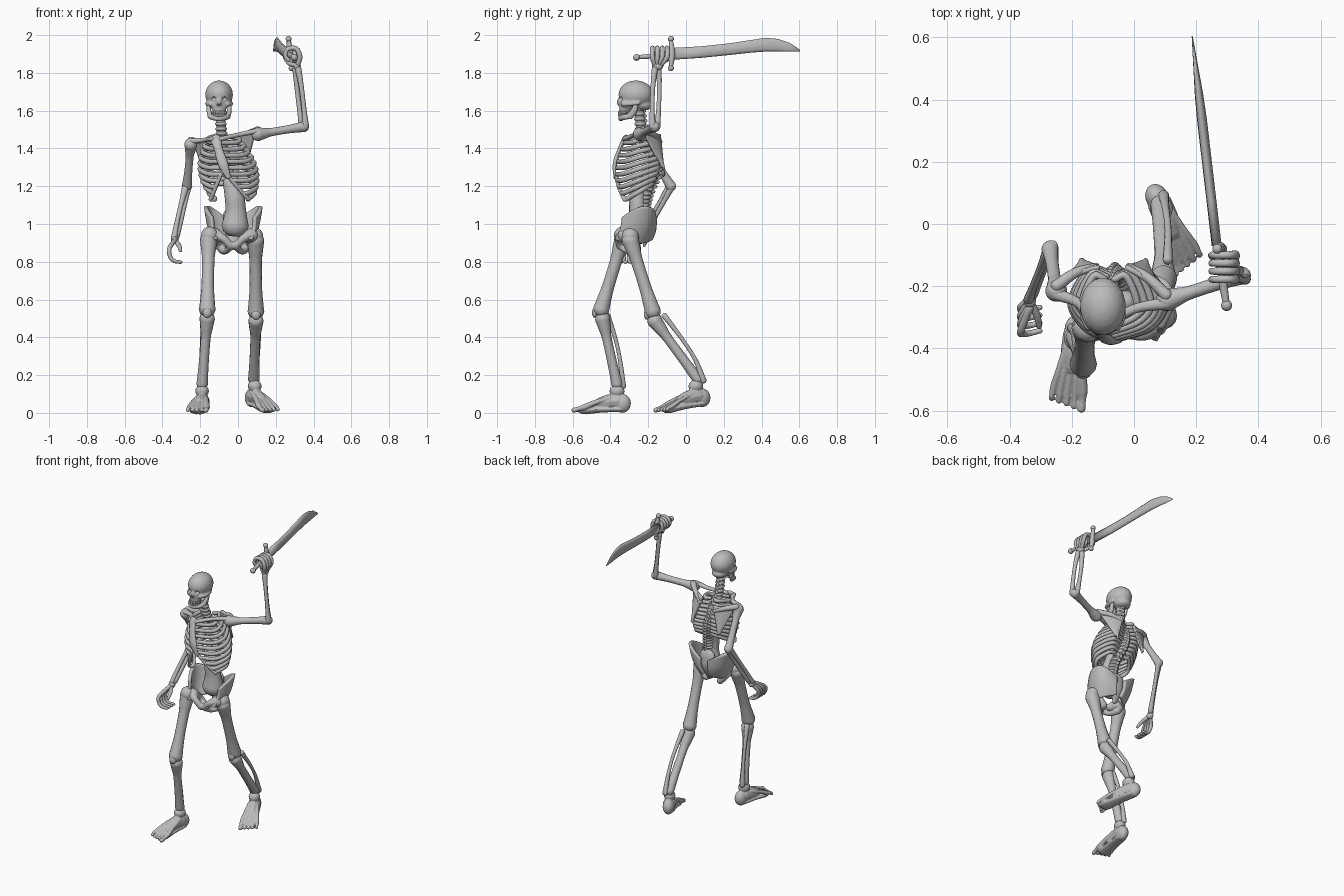
import bpy, bmesh
from math import sin, cos, pi, radians
from mathutils import Vector, Matrix, Euler

if "Cube" in bpy.data.objects:
    bpy.data.objects.remove(bpy.data.objects["Cube"])

bone_grey = bpy.data.materials.new("bone_grey")
bone_grey.use_nodes = True
bone_grey.diffuse_color = (.5, .5, .5, 1)
bone_grey.node_tree.nodes["Principled BSDF"].inputs["Base Color"].default_value = (.5, .5, .5, 1)


def finish(bm, name, voxel=None, cutter=None):
    """Turn a bmesh into a named object, optionally fused and carved."""
    bmesh.ops.recalc_face_normals(bm, faces=bm.faces)
    mesh = bpy.data.meshes.new(name)
    bm.to_mesh(mesh)
    bm.free()
    mesh.materials.append(bone_grey)
    mesh.shade_smooth()
    ob = bpy.data.objects.new(name, mesh)
    bpy.context.scene.collection.objects.link(ob)
    if voxel:
        fuse = ob.modifiers.new("fuse", "REMESH")
        fuse.mode, fuse.voxel_size, fuse.use_smooth_shade = "VOXEL", voxel, True
        soften = ob.modifiers.new("soften", "SMOOTH")
        soften.iterations = 3
    if cutter:
        carve = ob.modifiers.new("carve", "BOOLEAN")
        carve.operation, carve.object, carve.solver = "DIFFERENCE", cutter, "EXACT"
        cutter.hide_render = True
        # bake the carving so the cutter can be removed
        graph = bpy.context.evaluated_depsgraph_get()
        baked = bpy.data.meshes.new_from_object(ob.evaluated_get(graph))
        ob.modifiers.clear()
        ob.data = baked
        bpy.data.objects.remove(cutter)
    return ob


def ball(bm, loc, size, tilt=0):
    size = size if isinstance(size, tuple) else (size,) * 3
    m = Matrix.LocRotScale(Vector(loc), Euler((radians(tilt), 0, 0)), Vector(size))
    bmesh.ops.create_uvsphere(bm, u_segments=18, v_segments=12, radius=1, matrix=m)


def spline(pts, steps):
    """Catmull-Rom through (x, y, z, radius) points."""
    p = [Vector(q) for q in pts]
    p = [2 * p[0] - p[1]] + p + [2 * p[-1] - p[-2]]
    out = []
    for a, b, c, d in zip(p, p[1:], p[2:], p[3:]):
        for k in range(steps):
            t = k / steps
            out.append(b + (c - a) * (t / 2) + (2 * a - 5 * b + 4 * c - d) * (t * t / 2)
                       + (3 * b - a - 3 * c + d) * (t ** 3 / 2))
    return out + [p[-2]]


def tube(bm, pts, flat=1, ref=None, sides=10, steps=5):
    """Round-ended tube; flat squashes the section along the ref axis."""
    path = spline(pts, steps)
    pos = [q.to_3d() for q in path]
    rad = [q[3] for q in path]
    whole = (pos[-1] - pos[0]).normalized()
    ref = Vector(ref) if ref else Vector((0, 1, 0) if abs(whole.z) > .5 else (0, 0, 1))
    tan = [(pos[min(i + 1, len(pos) - 1)] - pos[max(i - 1, 0)]).normalized() for i in range(len(pos))]
    caps = [(.75, .45), (.45, .85)]
    start = [(pos[0] - tan[0] * rad[0] * o, tan[0], rad[0] * s) for o, s in caps]
    end = [(pos[-1] + tan[-1] * rad[-1] * o, tan[-1], rad[-1] * s) for o, s in reversed(caps)]
    rings = []
    for c, t, r in start + list(zip(pos, tan, rad)) + end:
        u = t.cross(ref).normalized()
        v = u.cross(t)
        rings.append([bm.verts.new(c + u * r * cos(2 * pi * k / sides) + v * r * flat * sin(2 * pi * k / sides))
                      for k in range(sides)])
    skin(bm, rings)


def skin(bm, rings):
    n = len(rings[0])
    for a, b in zip(rings, rings[1:]):
        for k in range(n):
            bm.faces.new((a[k], a[(k + 1) % n], b[(k + 1) % n], b[k]))
    bm.faces.new(rings[0])
    bm.faces.new(rings[-1])


def long_bone(name, a, b, top, shaft, bottom):
    """Limb bone with swollen ends."""
    bm, a, b = bmesh.new(), Vector(a), Vector(b)
    stations = ((0, top), (.14, (top + shaft) / 2), (.3, shaft), (.65, shaft), (.86, (shaft + bottom) / 2), (1, bottom))
    tube(bm, [(*a.lerp(b, t), r) for t, r in stations], sides=14)
    finish(bm, name)


def sheet(name, rows, thick):
    """Thin curved plate from a small grid of points."""
    bm = bmesh.new()
    grid = [[bm.verts.new(p) for p in row] for row in rows]
    for a, b in zip(grid, grid[1:]):
        for k in range(len(a) - 1):
            bm.faces.new((a[k], a[k + 1], b[k + 1], b[k]))
    ob = finish(bm, name)
    curve = ob.modifiers.new("curve", "SUBSURF")
    curve.levels = curve.render_levels = 3
    curve.boundary_smooth = "PRESERVE_CORNERS"
    solid = ob.modifiers.new("thickness", "SOLIDIFY")
    solid.thickness, solid.offset = thick, 0


# Skull: fused cranium, face and cheekbones, with carved sockets
cx = -.1
skull, holes = bmesh.new(), bmesh.new()
ball(skull, (cx, -.265, 1.685), (.074, .093, .075))
tube(skull, [(cx, -.3, 1.68, .06), (cx, -.315, 1.64, .052), (cx, -.325, 1.6, .036)], flat=.8)
ball(skull, (cx, -.352, 1.645), (.012, .016, .022))
ball(skull, (cx, -.23, 1.63), (.05, .055, .03))
for s in (-1, 1):
    tube(skull, [(cx + s * .045, -.335, 1.635, .013), (cx + s * .063, -.3, 1.635, .011), (cx + s * .063, -.25, 1.64, .01)])
    ball(holes, (cx + s * .03, -.362, 1.662), (.017, .03, .015))
    ball(holes, (cx + s * .007, -.372, 1.627), (.007, .02, .013))
sockets = finish(holes, "socket_cutter")
finish(skull, "skull", voxel=.006, cutter=sockets)

# Jaw and teeth
jaw, teeth = bmesh.new(), bmesh.new()
arc = [(cx + .047 * sin(a * pi / 6), -.3 - .045 * cos(a * pi / 6), 1.558 + .004 * abs(a), .015) for a in range(-3, 4)]
tube(jaw, arc)
for s in (-1, 1):
    tube(jaw, [(cx + s * .047, -.298, 1.568, .014), (cx + s * .054, -.275, 1.6, .013), (cx + s * .056, -.265, 1.635, .01)], flat=1.4)
finish(jaw, "jaw", voxel=.005)
for z in (1.576, 1.59):
    for k in range(10):
        a = (k - 4.5) * .28
        ball(teeth, (cx + .036 * sin(a), -.308 - .046 * cos(a), z), (.0065, .006, .01))
finish(teeth, "teeth")

# Spine: vertebrae along one curve, then the heavy lower back
spine = bmesh.new()
back = spline([(-.095, -.25, 1.61, .03), (-.087, -.232, 1.48, .032), (-.075, -.175, 1.38, .03),
               (-.055, -.165, 1.28, .032), (-.02, -.215, 1.16, .036), (-.01, -.24, 1.06, .04)], 5)
for q in back:
    ball(spine, q.to_3d(), (q[3], q[3], .015))
    ball(spine, (q.x, q.y + q[3] * .8, q.z - .008), (.01, .016, .012), -25)
tube(spine, [(*q.to_3d(), q[3] * .8) for q in back[::5]])
finish(spine, "spine")
lower_back = bmesh.new()
tube(lower_back, [(-.035, -.25, 1.22, .045), (-.018, -.258, 1.14, .052), (-.012, -.255, 1.07, .055), (-.015, -.25, .99, .072)], flat=.85, sides=16)
finish(lower_back, "lower_back")

# Ribs, breastbone and rib arch
ribs = bmesh.new()
for s in (-1, 1):
    tips = []
    for i in range(10):
        t = i / 9
        b = sin(pi * (.12 + .62 * t))
        mid, z = -.078 + .045 * t, 1.46 - .25 * t
        wide = .05 + .1 * b
        front, rear = -.305 - .07 * b, -.185 + .045 * b - .03 * t * t
        gap = .015 + .085 * max(0, (i - 5) / 4)
        drop = .03 + .05 * t
        tip = (-.115 + .07 * t + s * gap, front + gap * .3, z - drop, .011)
        tube(ribs, [(mid + s * .015, rear - .01, z, .011), (mid + s * wide * .6, rear, z + .002, .012),
                    (mid + s * wide, -.25, z - drop * .5, .012),
                    (mid + s * wide * .72, front + .045, z - drop * .95, .012), tip], flat=1.1, ref=(0, 0, 1), steps=6)
        tips.append(tip)
    tube(ribs, tips[5:])
finish(ribs, "ribs")
breastbone = bmesh.new()
tube(breastbone, [(-.118, -.325, 1.45, .03), (-.105, -.35, 1.4, .022), (-.08, -.376, 1.32, .026), (-.052, -.378, 1.25, .014)], flat=.45)
finish(breastbone, "breastbone")

# Shoulder girdle
shoulders = {"right": Vector((-.25, -.215, 1.42)), "left": Vector((.105, -.245, 1.475))}
for side, s in (("right", -1), ("left", 1)):
    j = shoulders[side]
    lift = (j.z - 1.42) * .6
    inner = Vector((-.07 + s * .04, -.14, 1.44 + lift))
    low = Vector((-.065 + s * .1, -.122, 1.25 + lift))
    rows = []
    for k in (0, .5, 1):
        p, q = inner.lerp(low, k), (j + Vector((-s * .015, .02, .01))).lerp(low, k * .9)
        rows.append([p, p.lerp(q, .5) + Vector((0, .014, 0)), q])
    sheet(side + "_shoulder_blade", rows, .016)
    girdle = bmesh.new()
    tube(girdle, [(*inner.lerp(low, .2), .012), (*inner.lerp(j, .55) + Vector((0, .025, 0)), .016), (*j + Vector((0, .015, .022)), .02)])
    tube(girdle, [(-.115 + s * .022, -.325, 1.45, .016), (*j.lerp(Vector((-.1, -.3, 1.47)), .5), .015), (*j + Vector((0, -.01, .018)), .02)], flat=.8)
    ball(girdle, j, .035)
    finish(girdle, side + "_collar_bone")

# Pelvis
pelvis = bmesh.new()
mid = -.025
tube(pelvis, [(mid, -.2, 1.04, .06), (mid, -.195, .97, .05), (mid, -.22, .89, .02)], flat=.45)
for side, s in (("right", -1), ("left", 1)):
    crest = [Vector((mid + s * x, y, z)) for x, y, z in ((.11, -.335, 1.035), (.155, -.26, 1.095), (.135, -.175, 1.1), (.03, -.165, 1.03))]
    rim = [Vector((mid + s * x, y, z)) for x, y, z in ((.09, -.375, .92), (.105, -.31, .895), (.085, -.225, .9), (.015, -.185, .92))]
    belly = Vector((s * .008, .012, -.01))
    sheet(side + "_hip_wing", [crest, [a.lerp(b, .5) + belly for a, b in zip(crest, rim)], rim], .02)
    hip, pubis, seat = (mid + s * .095, -.325, .94, .04), (mid + s * .014, -.35, .885, .022), (mid + s * .055, -.26, .862, .024)
    tube(pelvis, [hip, (mid + s * .055, -.355, .925, .022), pubis])
    tube(pelvis, [pubis, (mid + s * .035, -.31, .858, .017), seat])
    tube(pelvis, [seat, (mid + s * .085, -.27, .9, .026), hip])
finish(pelvis, "pelvis", voxel=.007)


def forearm(name, elbow, wrist, spread):
    bm, e, w, d = bmesh.new(), Vector(elbow), Vector(wrist), Vector(spread)
    for sign in (-1, 1):
        tube(bm, [(*e + d * sign * .7, .019), (*e.lerp(w, .3) + d * sign, .013), (*e.lerp(w, .7) + d * sign, .013), (*w + d * sign * .6, .017)])
    ball(bm, e, .027)
    finish(bm, name)


# Arms
elbow_r, wrist_r = (-.27, -.08, 1.2), (-.332, -.235, .93)
elbow_l, wrist_l = (.349, -.165, 1.515), (.312, -.155, 1.82)
long_bone("right_upper_arm", shoulders["right"], elbow_r, .034, .021, .028)
long_bone("left_upper_arm", shoulders["left"], elbow_l, .037, .022, .029)
forearm("right_forearm", elbow_r, wrist_r, (.011, .014, .008))
forearm("left_forearm", elbow_l, wrist_l, (.012, -.017, 0))

# Hands: the right hangs half curled, the left grips the hilt
open_hand, grip_hand = bmesh.new(), bmesh.new()
ball(open_hand, (-.335, -.245, .915), (.02, .026, .022))
ball(grip_hand, (.313, -.15, 1.835), (.02, .03, .022))
ball(grip_hand, (.303, -.14, 1.885), (.02, .046, .038))
for i in range(4):
    y = -.268 - .025 * i
    tube(open_hand, [(-.335, -.24 - .01 * i, .915, .012), (-.364, y, .868, .012), (-.358, y - .01, .825, .011),
                     (-.335, y - .008, .803, .01), (-.302, y, .798, .009)], ref=(0, 1, 0))
    y = -.178 + .026 * i
    tube(grip_hand, [(.315, -.165 + .01 * i, 1.84, .013), (.328, y, 1.885, .013), (.308, y, 1.928, .013),
                     (.264, y, 1.926, .012), (.25, y, 1.892, .011), (.268, y, 1.866, .01)], ref=(0, 1, 0))
tube(open_hand, [(-.33, -.255, .91, .012), (-.312, -.295, .885, .012), (-.305, -.33, .86, .009)])
tube(grip_hand, [(.308, -.165, 1.84, .013), (.272, -.13, 1.85, .012), (.247, -.1, 1.88, .01)])
finish(open_hand, "right_hand")
finish(grip_hand, "left_hand")

# Sword: curved blade with a rounded section, guard and hilt
blade, hilt = bmesh.new(), bmesh.new()
rings = []
for y, low, high in ((-.07, 1.868, 1.934), (.08, 1.878, 1.942), (.22, 1.892, 1.957), (.34, 1.905, 1.975),
                     (.42, 1.911, 1.988), (.49, 1.912, 1.981), (.55, 1.912, 1.96), (.604, 1.914, 1.922)):
    x, thick = .266 - .117 * (y + .07), .016 * min(1, (.63 - y) * 4)
    half = (high - low) / 2
    rings.append([blade.verts.new((x + thick * cos(a * pi / 5) - .05 * half * sin(a * pi / 5), y, low + half * (1 + sin(a * pi / 5))))
                  for a in range(10)])
skin(blade, rings)
finish(blade, "sword_blade")
tube(hilt, [(.298, -.265, 1.882, .011), (.283, -.17, 1.89, .014), (.267, -.07, 1.9, .014)])
ball(hilt, (.298, -.262, 1.882), .018)
guard = [(.284, -.08, 1.825), (.268, -.08, 1.98)]
tube(hilt, [(*guard[0], .01), (.276, -.075, 1.9, .018), (*guard[1], .01)])
for tip in guard:
    ball(hilt, tip, .016)
finish(hilt, "sword_hilt")


def leg(side, s, hip, knee, ankle, fibula, turn, pitch):
    """Thigh, kneecap, shin pair and foot of one leg."""
    hip, knee, ankle = Vector(hip), Vector(knee), Vector(ankle)
    long_bone(side + "_thigh_bone", hip + Vector((s * .005, 0, -.02)), knee + Vector((0, 0, .02)), .046, .033, .044)
    long_bone(side + "_shin_bone", knee + Vector((0, .008, -.025)), ankle + Vector((0, 0, .02)), .041, .026, .03)
    joint = bmesh.new()
    ball(joint, hip, .046)
    ball(joint, knee + Vector((0, -.032, .005)), (.024, .016, .027))
    finish(joint, side + "_hip_and_kneecap")
    outer = bmesh.new()
    tube(outer, [(*p, r) for p, r in zip(fibula, (.016, .011, .012, .018))])
    finish(outer, side + "_calf_bone")
    # foot: ankle, heel, flat sole and five toe rays
    foot = bmesh.new()
    ball(foot, (0, 0, .115), (.036, .04, .034))
    ball(foot, (0, .028, .05), (.037, .046, .05))
    tube(foot, [(0, .01, .062, .04), (0, -.04, .06, .04), (0, -.09, .045, .036)])
    tube(foot, [(0, .02, .02, .034), (0, -.08, .019, .04), (0, -.165, .014, .05)], flat=.45)
    for i in range(5):
        x, r = s * (-.046 + .0235 * i), .014 if i == 0 else .0108
        tube(foot, [(x * .5, -.03, .08, r), (x * .8, -.11, .056, r), (x, -.165, .032, r * 1.15),
                    (x * 1.05, -.195, .023, r * .85), (x * 1.05, -.226 + .006 * i, .014, r)])
    place = Matrix.Translation((ankle.x, ankle.y, .225 * sin(radians(pitch))))
    foot.transform(place @ Euler((radians(pitch), 0, radians(turn))).to_matrix().to_4x4())
    finish(foot, side + "_foot", voxel=.0036)


# Legs
leg("right", -1, (-.15, -.335, .94), (-.163, -.45, .525), (-.19, -.365, .13),
    [(-.178, -.415, .515), (-.19, -.37, .38), (-.195, -.345, .25), (-.198, -.335, .14)], -7, 0)
leg("left", 1, (.088, -.295, .935), (.095, -.175, .515), (.083, .065, .155),
    [(.108, -.115, .515), (.11, -.02, .39), (.102, .05, .28), (.095, .092, .17)], 24, 7)
